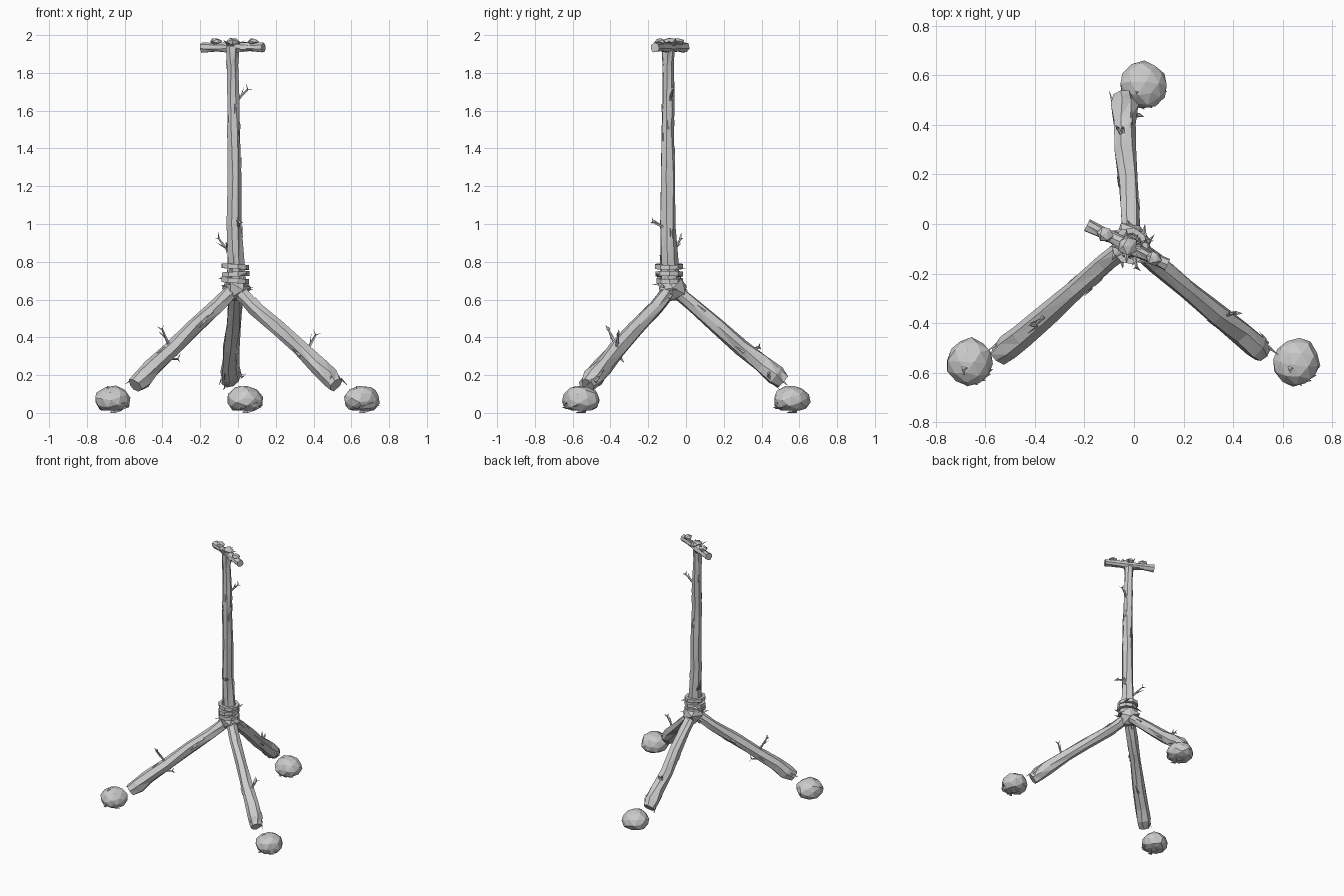
import bpy, bmesh, math, random
from mathutils import Vector, Matrix

if "Cube" in bpy.data.objects:
    bpy.data.objects.remove(bpy.data.objects["Cube"])

random.seed(7)
V = Vector


def finish(name, bm):
    bmesh.ops.recalc_face_normals(bm, faces=bm.faces)
    me = bpy.data.meshes.new(name)
    bm.to_mesh(me)
    bm.free()
    ob = bpy.data.objects.new(name, me)
    bpy.context.collection.objects.link(ob)
    return ob


def tube(bm, pts, radii, sides=7, jitter=0.1):
    """Faceted, irregular tube through pts with capped ends."""
    pts = [V(p) for p in pts]
    axis = (pts[-1] - pts[0]).normalized()
    u = axis.orthogonal().normalized()
    w = axis.cross(u)
    rings = []
    for p, r in zip(pts, radii):
        ring = []
        for i in range(sides):
            a = math.tau * (i + random.uniform(-.15, .15)) / sides
            k = r * random.uniform(1 - jitter, 1 + jitter)
            ring.append(bm.verts.new(p + (u * math.cos(a) + w * math.sin(a)) * k))
        rings.append(ring)
    for a, b in zip(rings, rings[1:]):
        for i in range(sides):
            j = (i + 1) % sides
            bm.faces.new((a[i], a[j], b[j]))
            bm.faces.new((a[i], b[j], b[i]))
    bm.faces.new(rings[0])
    bm.faces.new(rings[-1])


def sliver(bm, base, direction, width, out):
    """Thin pointed wedge: a bark splinter or leaf."""
    base, d, out = V(base), V(direction), V(out)
    s = d.cross(out).normalized() * width
    a, b, c = (bm.verts.new(p) for p in (base - s, base + s, base + out * width * .7))
    tip = bm.verts.new(base + d)
    for f in ((a, b, c), (a, c, tip), (c, b, tip), (b, a, tip)):
        bm.faces.new(f)


def branch(name, pts, radii, splinters=8):
    bm = bmesh.new()
    tube(bm, pts, radii)
    # bark splinters along the surface
    for _ in range(splinters):
        k = random.randrange(len(pts) - 1)
        t = random.uniform(.1, .9)
        p = V(pts[k]).lerp(V(pts[k + 1]), t)
        r = radii[k] * (1 - t) + radii[k + 1] * t
        axis = (V(pts[k + 1]) - V(pts[k])).normalized()
        out = Matrix.Rotation(random.uniform(0, math.tau), 3, axis) @ axis.orthogonal().normalized()
        sliver(bm, p + out * r * .9, axis * random.choice((-1, 1)) * .06 + out * .006, .01, out)
    return finish(name, bm)


def twig(name, a, b):
    """Short side shoot, forked into leaf-like tips."""
    a, b = V(a), V(b)
    d = b - a
    bm = bmesh.new()
    tube(bm, [a, a.lerp(b, .55), b], [.009, .007, .005], 5)
    side = d.cross(V((.3, 1, .2))).normalized()
    sliver(bm, a.lerp(b, .5), d * .5 + side * .025, .010, side)
    sliver(bm, b, d * .25 - side * .02, .009, side)
    sliver(bm, b, d * .15 + side * .025 + V((0, 0, .01)), .009, d.normalized())
    finish(name, bm)


def lump(name, loc, size, subdiv=1, jitter=.1, floor=None):
    bm = bmesh.new()
    bmesh.ops.create_icosphere(bm, subdivisions=subdiv, radius=1)
    spin = Matrix.Rotation(random.uniform(0, 6), 3, 'Z') @ Matrix.Rotation(.5, 3, 'X')
    for v in bm.verts:
        c = spin @ v.co * random.uniform(1 - jitter, 1 + jitter)
        v.co = V([c[i] * size[i] + loc[i] for i in range(3)])
        if floor is not None:
            v.co.z = max(v.co.z, floor)
    if floor is not None:
        bmesh.ops.dissolve_degenerate(bm, dist=.0005, edges=bm.edges)
    return finish(name, bm)


# upright pole
branch("pole", [(-.012, -.085, .64), (-.015, -.09, .80), (-.022, -.097, 1.0), (-.02, -.097, 1.25),
                (-.025, -.098, 1.48), (-.025, -.095, 1.66), (-.03, -.095, 1.84), (-.03, -.095, 1.94)],
       [.056, .047, .042, .039, .034, .032, .029, .037], 20)

# three splayed legs
hub = V((-.012, -.075, .665))
for name, end in (("left_leg", (-.545, -.53, .145)), ("right_leg", (.52, -.52, .15)),
                  ("back_leg", (-.048, .515, .165))):
    end = V(end)
    pts = [hub.lerp(end, t) for t in (.04, .2, .42, .63, .82, .93, 1)]
    for p in pts[1:-1]:
        p += V([random.uniform(-.007, .007) for _ in range(3)])
    branch(name, pts, [.038, .040, .042, .044, .049, .054, .042], 9)

# joint and rope lashing
lump("joint_knot", (-.008, -.075, .66), (.08, .085, .078))
for i, (z, r) in enumerate(((.70, .062), (.735, .060), (.775, .062))):
    bm = bmesh.new()
    n, m = 9, 4
    tilt = random.uniform(-.15, .15)
    vs = []
    for k in range(n):
        a = math.tau * k / n
        rr = r * random.uniform(.95, 1.08)
        for q in range(m):
            b = math.tau * (q + .5) / m
            rad = rr + .016 * math.cos(b)
            vs.append(bm.verts.new((-.014 + rad * math.cos(a), -.088 + rad * math.sin(a),
                                    z + .018 * math.sin(b) + tilt * r * math.cos(a))))
    for k in range(n):
        for q in range(m):
            k2, q2 = (k + 1) % n, (q + 1) % m
            bm.faces.new((vs[k * m + q], vs[k2 * m + q], vs[k2 * m + q2], vs[k * m + q2]))
    finish(f"lashing_{i + 1}", bm)

# frayed lashing ends around the joint
bm = bmesh.new()
for k in range(9):
    a = math.tau * k / 9 + random.uniform(-.2, .2)
    o = V((math.cos(a), math.sin(a), 0))
    sliver(bm, V((-.012, -.085, random.uniform(.64, .77))) + o * .06,
           o * .035 + V((-o.y * .04, o.x * .04, random.uniform(-.02, .02))), .014, V((0, 0, 1)))
finish("lashing_ends", bm)

# crossbar at the top, with knots
a, b = V((-.19, -.005, 1.935)), V((.135, -.165, 1.935))
branch("crossbar", [a.lerp(b, t) for t in (0, .22, .5, .78, 1)], [.028, .023, .030, .023, .027], 5)
for i, (t, z, r) in enumerate(((.23, 1.966, .026), (.5, 1.965, .032), (.83, 1.965, .026))):
    p = a.lerp(b, t)
    lump(f"crossbar_knot_{i + 1}", (p.x, p.y, z), (r * 1.2, r * 1.2, r * .75), 1, .18)
bm = bmesh.new()
for k in range(8):
    ang = math.tau * k / 8
    o = V((math.cos(ang), math.sin(ang), 0))
    sliver(bm, V((-.03, -.09, 1.945)) + o * .025, o * .045 + V((0, 0, random.uniform(0, .05))), .013, V((0, 0, 1)))
finish("crossbar_binding", bm)

# foot stones with loose shards
for name, x, y in (("left_stone", -.663, -.557), ("right_stone", .655, -.557), ("back_stone", .038, .56)):
    lump(name, (x, y, .068), (.097, .097, .078), 2, .05, .012)
    bm = bmesh.new()
    for k in range(5):
        ang = -1.9 + k * .35 + random.uniform(-.1, .1)
        o = V((math.cos(ang), math.sin(ang), 0))
        sliver(bm, V((x, y, .02 + .012 * (k % 3))) + o * .075,
               o * .02 + V((o.y * -.03, o.x * .03, .01)), .014, V((0, 0, 1)))
    # cap chip resting on the stone
    sliver(bm, (x - .03, y - .03, .125), (.07, .02, .005), .025, (0, 0, 1))
    sliver(bm, (x, y, 0), (.05, .03, .012), .03, (0, 0, 1))
    finish(name + "_shards", bm)

# side shoots
shoots = [((-.01, -.085, 1.65), (.05, -.07, 1.71)), ((-.03, -.08, .83), (-.10, -.03, .92)),
          ((.0, -.12, .985), (.01, -.175, 1.01)), ((-.36, -.37, .35), (-.40, -.41, .44)),
          ((-.40, -.40, .29), (-.32, -.345, .285)), ((.36, -.37, .32), (.41, -.36, .41)),
          ((-.04, .34, .33), (-.07, .39, .35)), ((-.03, .33, .33), (-.065, .385, .35)),
          ((.0, .44, .22), (.02, .44, .19))]
shoots[6] = ((-.04, .34, .33), (-.045, .385, .345))
for i, (p, q) in enumerate(shoots):
    twig(f"twig_{i + 1}", p, q)
